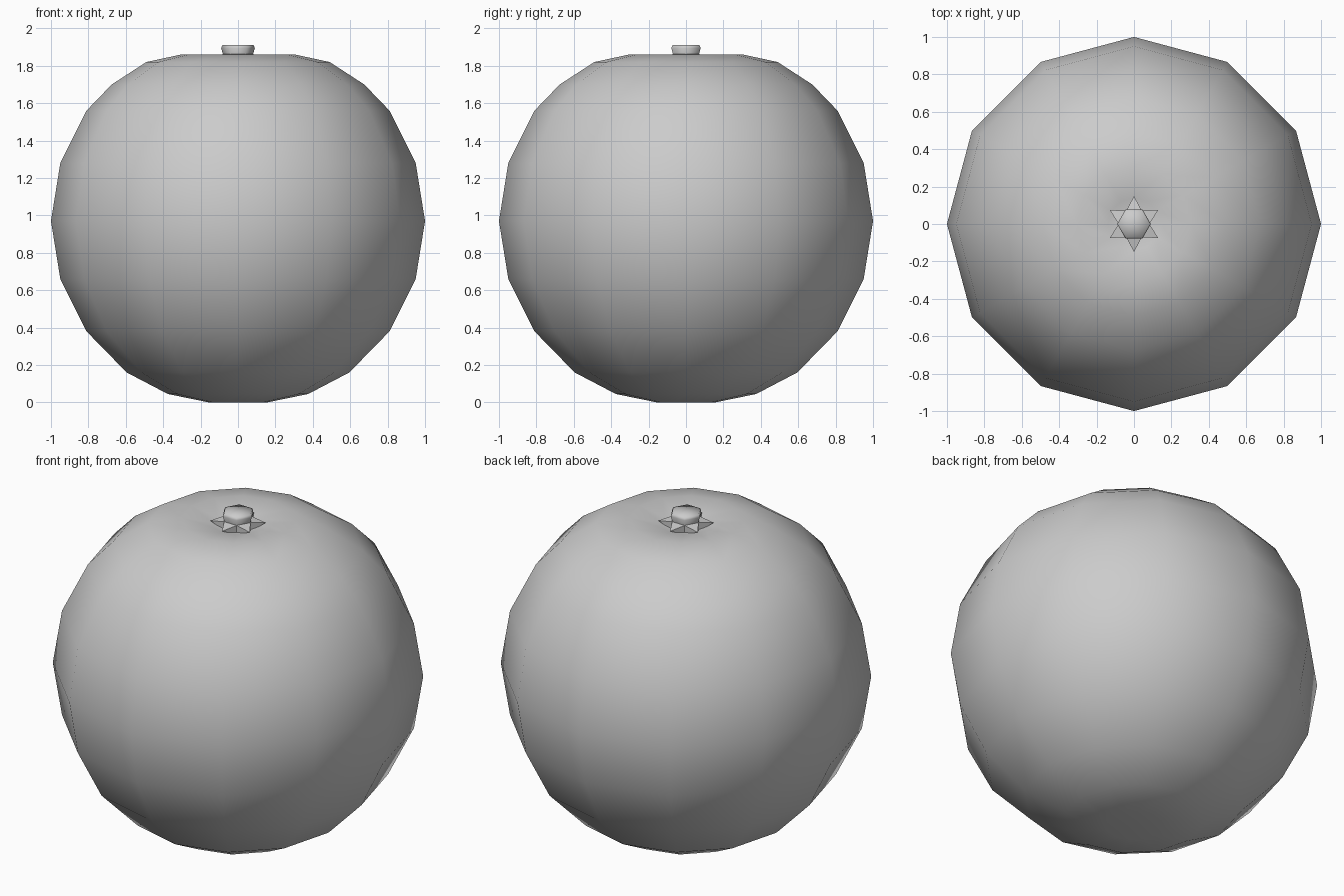
import bpy, bmesh
from math import sin, cos, tau

if "Cube" in bpy.data.objects:
    bpy.data.objects.remove(bpy.data.objects["Cube"])


def lathe(name, profile, sides):
    """Revolve (radius, z) points; radius 0 makes a pole."""
    bm = bmesh.new()
    rings = []
    for r, z in profile:
        if r == 0:
            rings.append([bm.verts.new((0, 0, z))] * sides)
        else:
            rings.append([bm.verts.new((r * cos(tau * i / sides), r * sin(tau * i / sides), z))
                          for i in range(sides)])
    for a, b in zip(rings, rings[1:]):
        for i in range(sides):
            j = (i + 1) % sides
            bm.faces.new(dict.fromkeys((a[i], a[j], b[j], b[i])))
    return finish(name, bm)


def finish(name, bm, angle=None):
    bmesh.ops.recalc_face_normals(bm, faces=bm.faces)
    for f in bm.faces:
        f.smooth = True
    mesh = bpy.data.meshes.new(name)
    bm.to_mesh(mesh)
    bm.free()
    ob = bpy.data.objects.new(name, mesh)
    bpy.context.collection.objects.link(ob)
    return ob


# Twelve-sided fruit with a dimple at each pole
lathe("fruit_body", [(0, 0.02), (0.155, 0.0), (0.375, 0.045), (0.595, 0.16),
                     (0.81, 0.38), (0.95, 0.66), (1.0, 0.97), (0.95, 1.28),
                     (0.81, 1.56), (0.675, 1.70), (0.49, 1.82), (0.305, 1.86),
                     (0.14, 1.835), (0, 1.80)], 12)

# Hexagonal stem stub
lathe("stem", [(0, 1.80), (0.08, 1.81), (0.08, 1.86), (0.09, 1.895),
               (0.083, 1.91), (0, 1.912)], 6)

# Six pointed leaves around the stem
bm = bmesh.new()
inner = [[bm.verts.new((0.082 * cos(tau * i / 6), 0.082 * sin(tau * i / 6), z))
          for i in range(6)] for z in (1.81, 1.862)]
for i in range(6):
    j = (i + 1) % 6
    a = tau * (i + 0.5) / 6
    tip = bm.verts.new((0.15 * cos(a), 0.15 * sin(a), 1.846))
    lo, hi = inner
    bm.faces.new((hi[i], tip, hi[j]))
    bm.faces.new((lo[j], tip, lo[i]))
    bm.faces.new((lo[i], tip, hi[i]))
    bm.faces.new((hi[j], tip, lo[j]))
calyx = finish("leaf_star", bm)
bpy.ops.object.select_all(action='DESELECT')
calyx.select_set(True)
bpy.context.view_layer.objects.active = calyx
bpy.ops.object.shade_smooth_by_angle(angle=0.6)
